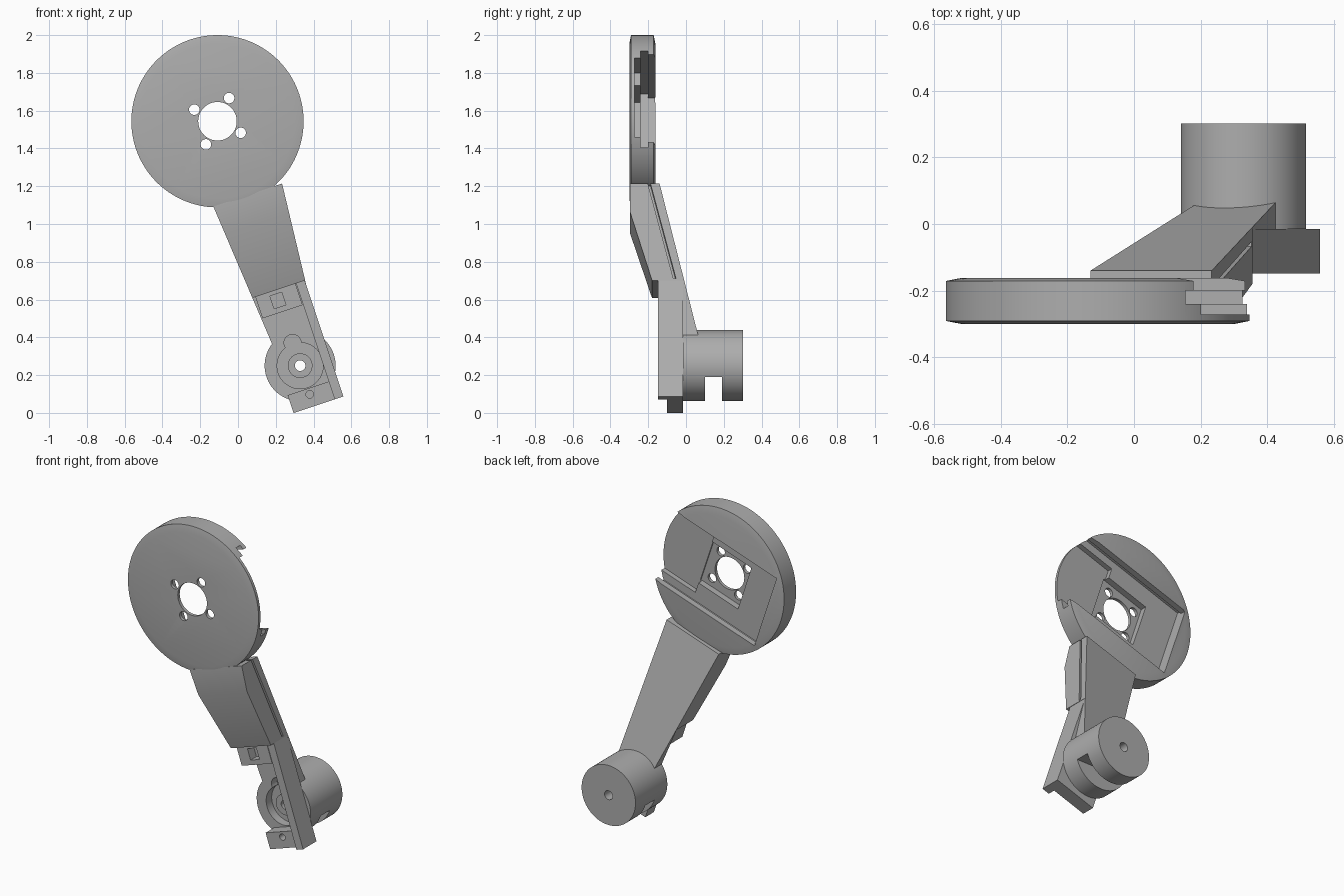
import bpy, bmesh, math
from mathutils import Matrix

if "Cube" in bpy.data.objects:
    bpy.data.objects.remove(bpy.data.objects["Cube"], do_unlink=True)

grey = bpy.data.materials.new("plain grey")
grey.use_nodes = True
colour = (0.42, 0.42, 0.42, 1)
grey.diffuse_color = colour
grey.node_tree.nodes["Principled BSDF"].inputs["Base Color"].default_value = colour

# Everything is built upright around the motor axis, then leaned sideways
MOTOR = Matrix.Translation((0.329, 0, 0.25))
LEAN = MOTOR @ Matrix.Rotation(-math.atan(1 / 3), 4, 'Y')
HUB_X, HUB_Z = -0.006, 1.366     # disc centre relative to the motor axis


def make(name, bm):
    bmesh.ops.recalc_face_normals(bm, faces=bm.faces)
    mesh = bpy.data.meshes.new(name)
    bm.to_mesh(mesh)
    bm.free()
    mesh.materials.append(grey)
    ob = bpy.data.objects.new(name, mesh)
    bpy.context.collection.objects.link(ob)
    ob.matrix_world = LEAN
    return ob


def box(name, x, y, z):
    bm = bmesh.new()
    bmesh.ops.create_cube(bm, size=1)
    for v in bm.verts:
        for i, (a, b) in enumerate((x, y, z)):
            v.co[i] = a if v.co[i] < 0 else b
    return make(name, bm)


def lathe(name, profile, cx=0, cz=0, n=96):
    """Solid turned about a y axis; profile is a list of (radius, y)."""
    bm = bmesh.new()
    rings = []
    for r, y in profile:
        rings.append([bm.verts.new((cx + r * math.cos(2 * math.pi * i / n), y,
                                    cz + r * math.sin(2 * math.pi * i / n)))
                      for i in range(n)])
    for a, b in zip(rings, rings[1:]):
        for i in range(n):
            j = (i + 1) % n
            bm.faces.new((a[i], a[j], b[j], b[i]))
    bm.faces.new(rings[0])
    bm.faces.new(rings[-1])
    return make(name, bm)


def rod(name, r, y0, y1, cx=0, cz=0, n=64):
    return lathe(name, [(r, y0), (r, y1)], cx, cz, n)


def prism(name, profile, left, right):
    """Side profile of (y, z) points, spread to a width that varies with z."""
    bm = bmesh.new()
    a = [bm.verts.new((left(z), y, z)) for y, z in profile]
    b = [bm.verts.new((right(z), y, z)) for y, z in profile]
    bm.faces.new(a)
    bm.faces.new(b)
    for i in range(len(a)):
        j = (i + 1) % len(a)
        bm.faces.new((a[i], a[j], b[j], b[i]))
    return make(name, bm)


def cut(target, cutters):
    for c in cutters:
        mod = target.modifiers.new("cut", 'BOOLEAN')
        mod.operation = 'DIFFERENCE'
        mod.solver = 'EXACT'
        mod.object = c
    bpy.context.view_layer.update()
    graph = bpy.context.evaluated_depsgraph_get()
    mesh = bpy.data.meshes.new_from_object(target.evaluated_get(graph))
    target.modifiers.clear()
    target.data = mesh


def discard(cutters):
    for c in cutters:
        bpy.data.objects.remove(c, do_unlink=True)


# Mounting disc with shallow chamfers
disc = lathe("mounting_disc", [(0.41, -0.30), (0.456, -0.291),
                               (0.456, -0.171), (0.41, -0.162)], HUB_X, HUB_Z, 128)


def slot(x0, x1, half, y0, y1):
    return box("slot_cutter", (HUB_X + x0, HUB_X + x1), (y0, y1),
               (HUB_Z - half, HUB_Z + half))


# Stepped slide channel in the back, open on one side, plus bolt holes
cutters = [slot(-0.35, 0.6, 0.245, -0.21, -0.1),
           slot(-0.35, 0.6, 0.27, -0.24, -0.20),
           slot(-0.14, 0.16, 0.15, -0.28, -0.23),
           slot(0.15, 0.6, 0.22, -0.272, -0.23),
           rod("hub_hole", 0.102, -0.4, -0.1, HUB_X, HUB_Z)]
for sx in (-1, 1):
    for sz in (-1, 1):
        cutters.append(rod("bolt_hole", 0.028, -0.4, -0.1,
                           HUB_X + sx * 0.097, HUB_Z + sz * 0.097, 32))
cut(disc, cutters)
discard(cutters)

# Tapered arm with a cable slit along one side
arm = prism("tapered_arm",
            [(-0.18, 0.42), (-0.296, 0.79), (-0.296, 0.945), (-0.14, 0.945),
             (0.07, 0.1), (-0.015, 0.1), (-0.015, 0.42)],
            lambda z: -0.092 - 0.082 * z, lambda z: 0.131 + 0.088 * z)
slit = prism("slit_cutter", [(-0.206, 0.96), (-0.192, 0.96), (-0.053, 0.43), (-0.067, 0.43)],
             lambda z: 0.09 + 0.088 * z, lambda z: 0.3)

# Motor housing: front recess with a side lobe, shaft hole, level underside notch
motor = rod("motor_housing", 0.188, -0.015, 0.302, n=96)
recess = [rod("recess_cutter", 0.122, -0.1, 0.04),
          rod("lobe_cutter", 0.045, -0.1, 0.04, 0, 0.127)]
shaft = rod("shaft_cutter", 0.028, -0.2, 0.5)
notch = box("notch_cutter", (-0.3, 0.3), (0.10, 0.19), (-0.3, -0.06))
notch.matrix_world = MOTOR
cut(arm, [slit] + recess)
cut(motor, recess + [shaft, notch])
boss = rod("shaft_boss", 0.065, 0.0, 0.06)
cut(boss, [shaft])
discard([slit, shaft, notch] + recess)

# Side rail and drilled foot
rail = box("side_rail", (0.117, 0.166), (-0.148, -0.015), (-0.227, 0.425))
foot = box("foot_block", (-0.112, 0.118), (-0.10, -0.015), (-0.227, -0.127))
hole = rod("foot_hole", 0.02, -0.2, -0.04, 0, -0.16, 32)
cut(foot, [hole])

# Cable clip under the arm with a small window
clip = box("cable_clip", (-0.11, 0.114), (-0.148, -0.015), (0.30, 0.425))
window = box("window_cutter", (-0.035, 0.03), (-0.2, -0.09), (0.33, 0.40))
cut(clip, [window])
discard([hole, window])

# Shading
bpy.ops.object.select_all(action='DESELECT')
for ob in (disc, motor, boss, foot, arm):
    ob.select_set(True)
    bpy.context.view_layer.objects.active = ob
bpy.ops.object.shade_smooth_by_angle(angle=math.radians(30))
